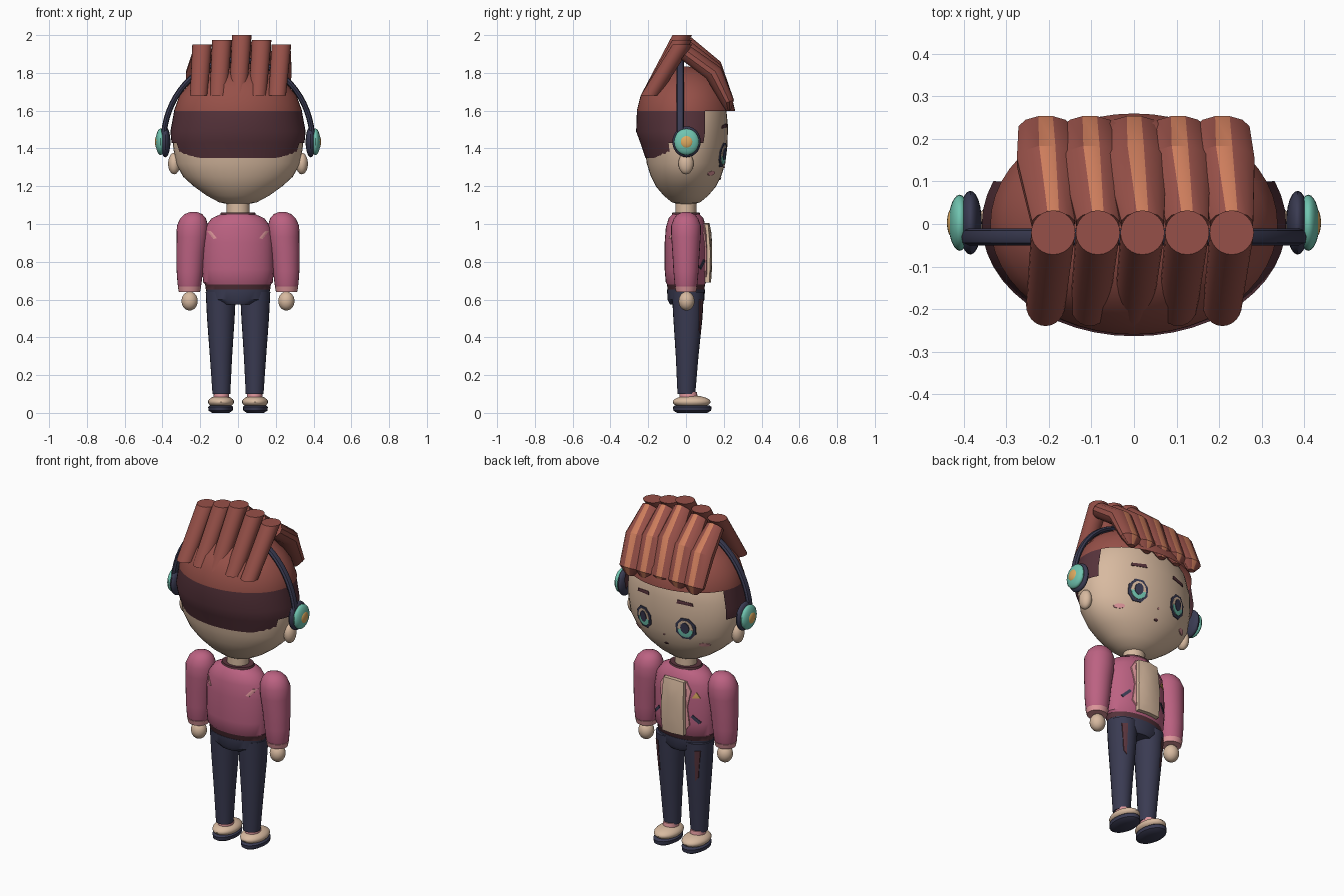
import bpy, bmesh, math
from mathutils import Vector
from mathutils.bvhtree import BVHTree

if "Cube" in bpy.data.objects:
    bpy.data.objects.remove(bpy.data.objects["Cube"])


def srgb(r, g, b):
    return tuple(((c / 255 + 0.055) / 1.055) ** 2.4 for c in (r, g, b)) + (1,)


COLORS = dict(skin=(216, 186, 160), hair=(150, 80, 72), dark_hair=(88, 52, 60),
              hair_highlight=(205, 125, 92), jacket_pink=(188, 98, 130),
              light_pink=(222, 150, 155), navy=(58, 59, 82), teal=(112, 196, 176),
              gold=(222, 170, 96))
MATS = {}
for n, c in COLORS.items():
    MATS[n] = bpy.data.materials.new(n)
    MATS[n].diffuse_color = srgb(*c)


def finish(name, bm, mats, angle=35):
    me = bpy.data.meshes.new(name)
    bm.to_mesh(me)
    bm.free()
    ob = bpy.data.objects.new(name, me)
    bpy.context.collection.objects.link(ob)
    for m in mats:
        me.materials.append(MATS[m])
    bpy.ops.object.select_all(action='DESELECT')
    ob.select_set(True)
    bpy.context.view_layer.objects.active = ob
    bpy.ops.object.shade_smooth_by_angle(angle=math.radians(angle))
    return ob


def skin_rings(name, rings, mats, rule=None, caps=True, angle=35):
    """Bridge rings of points; rule(centre, k) gives a material index or None for a hole."""
    bm = bmesh.new()
    rows = [[bm.verts.new(p) for p in r] for r in rings]
    n = len(rows[0])
    for a, b in zip(rows, rows[1:]):
        for k in range(n):
            q = (a[k], a[(k + 1) % n], b[(k + 1) % n], b[k])
            idx = rule(sum((v.co for v in q), Vector()) / 4, k) if rule else 0
            if idx is not None:
                bm.faces.new(q).material_index = idx
    if caps:
        bm.faces.new(rows[0])
        bm.faces.new(rows[-1])
    bmesh.ops.delete(bm, geom=[v for v in bm.verts if not v.link_faces], context='VERTS')
    bmesh.ops.recalc_face_normals(bm, faces=bm.faces)
    return finish(name, bm, mats, angle)


def loft(name, rows, mats, rule=None, seg=32, caps=True):
    """Stack of horizontal ellipses: (z, rx, ry, cx, cy)."""
    rings = []
    for z, rx, ry, *c in rows:
        cx, cy = (list(c) + [0, 0])[:2]
        rings.append([(cx + rx * math.cos(2 * math.pi * k / seg),
                       cy + ry * math.sin(2 * math.pi * k / seg), z) for k in range(seg)])
    return skin_rings(name, rings, mats, rule, caps)


def ball(name, loc, radii, mat):
    bm = bmesh.new()
    bmesh.ops.create_uvsphere(bm, u_segments=24, v_segments=14, radius=1)
    for v in bm.verts:
        v.co = Vector(a * b + c for a, b, c in zip(v.co, radii, loc))
    return finish(name, bm, [mat])


def decal(name, target, pts, mat, offset=0.005, side=1):
    """Thin plate laid on the target, facing +y (side=1) or -y (side=-1)."""
    tree = BVHTree.FromPolygons([v.co for v in target.data.vertices],
                                [p.vertices for p in target.data.polygons])
    cx = sum(p[0] for p in pts) / len(pts)
    cz = sum(p[1] for p in pts) / len(pts)
    bm = bmesh.new()

    def put(x, z, off):
        hit = tree.ray_cast(Vector((x, side * 2, z)), Vector((0, -side, 0)))[0]
        return bm.verts.new((x, (hit.y if hit else 0) + side * off, z))
    rows = [[put(cx + (x - cx) * f, cz + (z - cz) * f, o) for x, z in pts]
            for f, o in ((.35, offset), (.7, offset), (1, offset), (1, -.004))]
    mid, n = put(cx, cz, offset), len(pts)
    top = [bm.faces.new((mid, rows[0][k], rows[0][(k + 1) % n])) for k in range(n)]
    for a, b in zip(rows, rows[1:]):
        for k in range(n):
            bm.faces.new((a[k], a[(k + 1) % n], b[(k + 1) % n], b[k]))
    bmesh.ops.recalc_face_normals(bm, faces=bm.faces)
    if top[0].normal.y * side < 0:
        bmesh.ops.reverse_faces(bm, faces=bm.faces)
    return finish(name, bm, [mat])


def oval(cx, cz, rx, rz, n=10, a0=0, a1=360):
    full = a1 - a0 == 360
    ts = [math.radians(a0 + (a1 - a0) * k / (n if full else n - 1)) for k in range(n)]
    return [(cx + rx * math.cos(t), cz + rz * math.sin(t)) for t in ts]


# head and neck
head = loft("head", [(1.10, .03, .025), (1.115, .10, .075), (1.15, .165, .118), (1.20, .235, .16),
                     (1.25, .29, .185), (1.32, .33, .208), (1.42, .345, .22), (1.52, .342, .222),
                     (1.62, .31, .212), (1.70, .25, .18), (1.77, .15, .11)], ["skin"], seg=40)
loft("neck", [(1.03, .06, .055), (1.13, .06, .055)], ["skin"])

# hair cap with a darker shaved band open at the face
def cap_rule(c, k):
    if c.z > 1.6:
        return 0
    return 1 if c.y < (.09 if c.z > 1.44 else -.10) else None

loft("hair_cap", [(1.35, .325, .215), (1.43, .352, .242), (1.49, .358, .264), (1.598, .338, .26),
                  (1.602, .338, .26), (1.68, .31, .24), (1.74, .26, .205), (1.79, .185, .15),
                  (1.82, .10, .08), (1.833, .02, .015)],
     ["hair", "dark_hair"], cap_rule, seg=48, caps=False)

# five swept locks: a slanted tube behind and a bent faceted lock in front
for i in range(-2, 3):
    x0, x1, drop = .02 + .105 * i, .104 * i, .025 * abs(i)
    loft(f"back_lock_{i + 3}", [(1.68, .046, .05, x1, -.19), (2 - drop, .052, .052, x0, -.02)],
         ["hair"], seg=24)
    rings = []
    for x, y, z, rx, rn, tilt in ((x0, 0, 1.955 - drop, .052, .045, 50),
                                  (x1 + .004, .145, 1.83 - drop * .6, .074, .05, 36),
                                  (x1, .222, 1.645, .066, .035, 20),
                                  (x1, .226, 1.60, .022, .012, 15)):
        t = math.radians(tilt)
        nrm = Vector((0, math.cos(t), math.sin(t)))
        ring = []
        for k in range(12):
            a = math.radians(15 + 30 * k)
            ring.append(Vector((x + rx * math.cos(a), y, z)) + nrm * rn * math.sin(a))
        rings.append(ring)
    skin_rings(f"front_lock_{i + 3}", rings, ["hair", "hair_highlight"],
               lambda c, k: 1 if k == 2 else 0, angle=32)

# headphones
band = []
for j in range(33):
    t = math.pi * j / 32
    d = Vector((math.cos(t), 0, math.sin(t)))
    mid = Vector((.395 * d.x, -.03, 1.43 + .44 * d.z))
    band.append([mid + d * .015 * math.cos(a) + Vector((0, .02 * math.sin(a), 0))
                 for a in (math.pi * k / 4 for k in range(8))])
skin_rings("headphone_band", band, ["navy"])

# torso
torso = loft("jacket", [(.64, .16, .09), (.65, .17, .098), (.68, .174, .10), (.69, .184, .107),
                        (.76, .19, .113), (.90, .188, .113), (.98, .176, .107), (1.03, .14, .092),
                        (1.055, .085, .07)],
             ["jacket_pink", "dark_hair"], lambda c, k: 1 if c.z < .68 else 0)
loft("collar", [(1.035, .10, .078), (1.062, .09, .072)], ["dark_hair"])
decal("shirt_panel", torso, [(-.07, .69), (0, .69), (.07, .69), (.072, .85), (.065, 1.0),
                             (0, 1.005), (-.065, 1.0), (-.072, .85)], "skin", .025)
decal("chest_badge", torso, [(-.145, .91), (-.105, .91), (-.125, .945)], "gold")
loft("hips", [(.575, .10, .085), (.60, .158, .098), (.652, .17, .10)], ["navy"])

for s, side in ((-1, "left"), (1, "right")):
    # headphone cups and ear
    ball(f"{side}_ear_cushion", (s * .385, .003, 1.435), (.027, .075, .082), "navy")
    ball(f"{side}_ear_shell", (s * .41, .003, 1.435), (.026, .066, .07), "teal")
    ball(f"{side}_ear_button", (s * .426, .003, 1.435), (.014, .035, .036), "gold")
    ball(f"{side}_ear", (s * .338, 0, 1.32), (.032, .04, .057), "skin")
    # face
    ex, ez = s * .135, 1.365
    decal(f"{side}_eye_rim", head, oval(ex, ez, .058, .068, 8, 22.5, 382.5), "navy", .005)
    decal(f"{side}_eye_white", head, oval(ex, ez, .043, .053), "skin", .007)
    decal(f"{side}_eye_iris", head, oval(ex, ez - .004, .041, .047, 9, 180, 360), "teal", .009)
    decal(f"{side}_eye_pupil", head, oval(ex, ez + .006, .024, .034), "navy", .011)
    decal(f"{side}_eyebrow", head, [(s * .09, 1.512), (s * .18, 1.505), (s * .175, 1.522),
                                    (s * .095, 1.532)], "dark_hair")
    decal(f"{side}_blush", head, oval(s * .215, 1.268, .026, .012), "light_pink")
    # sleeve, cuff and hand
    loft(f"{side}_sleeve", [(z, r, r * .95, s * cx) for z, r, cx in
                            ((1.063, .02, .235), (1.052, .047, .236), (1.03, .068, .238),
                             (.99, .083, .241), (.93, .082, .243), (.85, .076, .25),
                             (.75, .070, .255), (.68, .063, .257), (.665, .058, .257))],
         ["jacket_pink"], seg=24)
    loft(f"{side}_cuff", [(.64, .056, .053, s * .257), (.668, .062, .06, s * .257)],
         ["light_pink"], seg=24)
    ball(f"{side}_hand", (s * .256, .003, .592), (.043, .042, .05), "skin")
    # jacket pockets, lapels and back patches
    decal(f"{side}_pocket", torso, [(s * .10, .80), (s * .11, .812), (s * .15, .772),
                                    (s * .14, .76)], "navy")
    decal(f"{side}_lapel", torso, [(s * .072, .72), (s * .095, .75), (s * .082, .85),
                                   (s * .10, .95), (s * .07, 1.0)], "light_pink", .008)
    decal(f"{side}_back_patch", torso, [(s * .163, .962), (s * .142, .962), (s * .112, .925),
                                        (s * .13, .92)], "light_pink", .005, -1)
    # trouser leg with side panel
    leg = loft(f"{side}_leg", [(.10, .047, .047, s * .088, .002), (.30, .059, .06, s * .09, .006),
                               (.50, .073, .077, s * .091, .01), (.64, .08, .085, s * .091, .01)],
               ["navy"], seg=24)
    decal(f"{side}_leg_panel", leg, [(s * .115, .42), (s * .13, .44), (s * .145, .60),
                                     (s * .118, .60)], "dark_hair")
    # sock, shoe and sole
    loft(f"{side}_sock", [(.07, .042, .05, s * .088, .015), (.11, .04, .045, s * .088, .012)],
         ["light_pink"], seg=20)
    ball(f"{side}_shoe", (s * .09, .03, .058), (.069, .10, .034), "skin")
    loft(f"{side}_sole", [(0, .045, .08, s * .092, .033), (.012, .064, .10, s * .092, .033),
                          (.032, .066, .102, s * .092, .033), (.04, .055, .09, s * .092, .033)],
         ["navy"], seg=24)

# nose and mouth
decal("nose", head, oval(0, 1.30, .006, .005, 6), "light_pink")
decal("mouth", head, oval(0, 1.24, .013, .006, 8), "dark_hair")

for m in bpy.data.materials:
    if m.users and not m.is_grease_pencil:
        m.use_nodes = True
        m.node_tree.nodes["Principled BSDF"].inputs["Base Color"].default_value = m.diffuse_color
